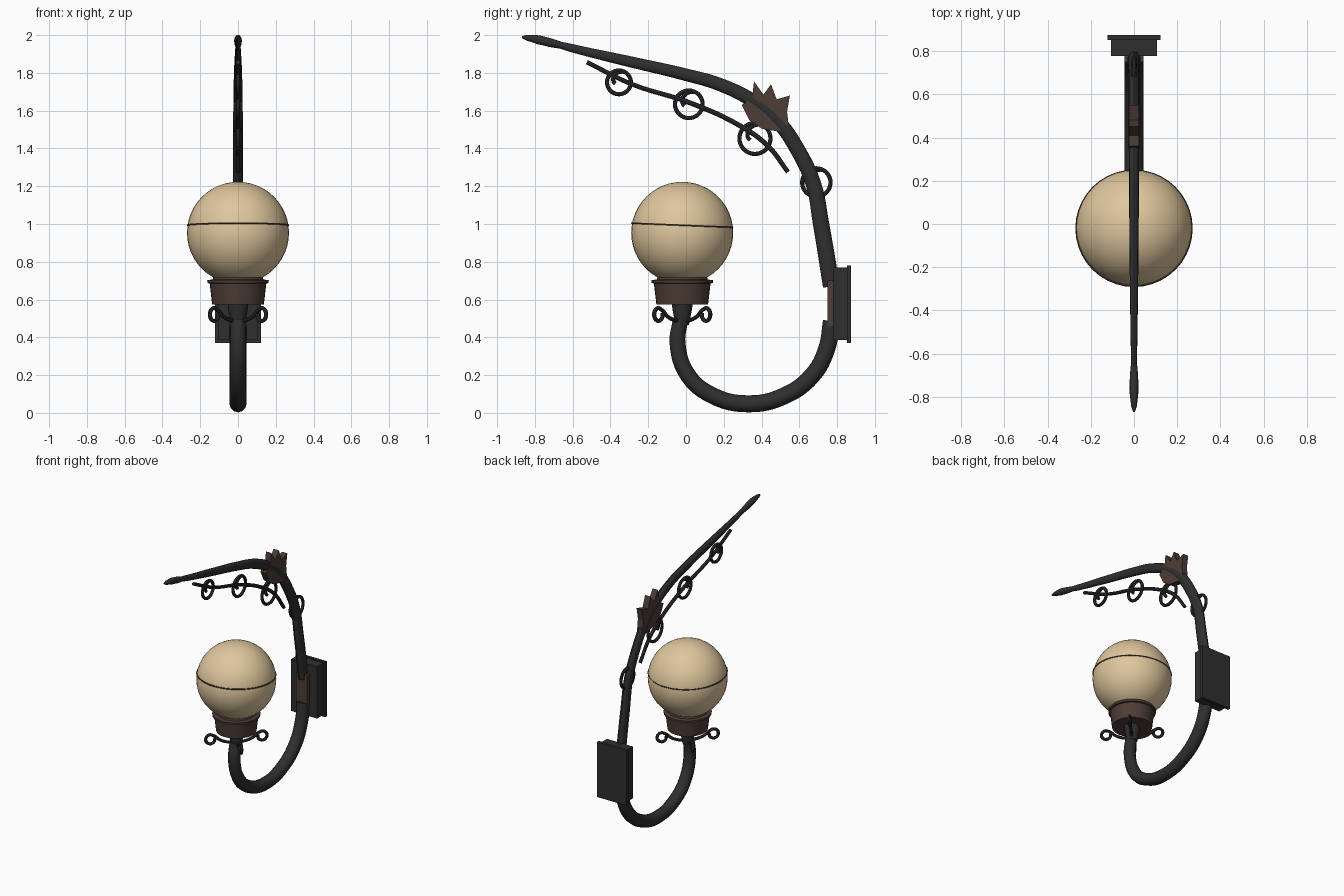
import bpy, bmesh, math
from mathutils import Vector

if "Cube" in bpy.data.objects:
    bpy.data.objects.remove(bpy.data.objects["Cube"])


def material(name, r, g, b):
    m = bpy.data.materials.new(name)
    m.use_nodes = True
    m.diffuse_color = (r, g, b, 1)
    m.node_tree.nodes["Principled BSDF"].inputs["Base Color"].default_value = (r, g, b, 1)
    return m


iron = material("dark iron", 0.028, 0.028, 0.029)
bronze = material("aged bronze", 0.075, 0.045, 0.036)
glass = material("warm glass", 0.74, 0.57, 0.34)


def finish(obj, name, mat, smooth=True):
    obj.name = name
    obj.data.materials.clear()
    obj.data.materials.append(mat)
    bpy.ops.object.select_all(action="DESELECT")
    obj.select_set(True)
    bpy.context.view_layer.objects.active = obj
    if smooth:
        bpy.ops.object.shade_smooth_by_angle(angle=math.radians(40))
    return obj


def tube(name, points, radii, mat, flatten=1.0, sides=2, steps=6):
    """Round bar through 3D points, with a radius at each point."""
    curve = bpy.data.curves.new(name, "CURVE")
    curve.dimensions = "3D"
    curve.bevel_depth = 1.0
    curve.bevel_resolution = sides
    curve.resolution_u = steps
    curve.use_fill_caps = True
    spline = curve.splines.new("BEZIER")
    spline.bezier_points.add(len(points) - 1)
    for bp, co, r in zip(spline.bezier_points, points, radii):
        bp.co = co
        bp.radius = r
        bp.handle_left_type = bp.handle_right_type = "AUTO"
    obj = bpy.data.objects.new(name, curve)
    bpy.context.collection.objects.link(obj)
    bpy.ops.object.select_all(action="DESELECT")
    obj.select_set(True)
    bpy.context.view_layer.objects.active = obj
    bpy.ops.object.convert(target="MESH")
    obj = bpy.context.view_layer.objects.active
    for v in obj.data.vertices:
        v.co.x *= flatten
    return finish(obj, name, mat)


def side_tube(name, profile, mat, **kw):
    """Bar in the side plane; profile rows are y, z, radius."""
    return tube(name, [(0, y, z) for y, z, r in profile], [r for y, z, r in profile], mat, **kw)


def lathe(name, profile, center, mat, segments=32):
    """Turned part; profile rows are radius, z."""
    bm = bmesh.new()
    rings = []
    for r, z in profile:
        rings.append([bm.verts.new((center[0] + r * math.cos(a), center[1] + r * math.sin(a), z))
                      for a in (math.tau * i / segments for i in range(segments))])
    for low, high in zip(rings, rings[1:]):
        for i in range(segments):
            j = (i + 1) % segments
            bm.faces.new((low[i], low[j], high[j], high[i]))
    bm.faces.new(rings[0][::-1])
    bm.faces.new(rings[-1])
    return mesh_object(name, bm, mat)


def mesh_object(name, bm, mat, smooth=True):
    bmesh.ops.recalc_face_normals(bm, faces=bm.faces)
    mesh = bpy.data.meshes.new(name)
    bm.to_mesh(mesh)
    bm.free()
    obj = bpy.data.objects.new(name, mesh)
    bpy.context.collection.objects.link(obj)
    return finish(obj, name, mat, smooth)


def box(name, x, y, z, mat):
    bpy.ops.mesh.primitive_cube_add(size=1, location=(sum(x) / 2, sum(y) / 2, sum(z) / 2))
    obj = bpy.context.object
    for v in obj.data.vertices:
        v.co = Vector((v.co.x * (x[1] - x[0]), v.co.y * (y[1] - y[0]), v.co.z * (z[1] - z[0])))
    return finish(obj, name, mat, False)


# Wall plate and the bronze block between the two arms
box("wall_plate", (-0.122, 0.122), (0.852, 0.873), (0.37, 0.78), iron)
box("wall_box", (-0.107, 0.107), (0.777, 0.853), (0.385, 0.77), iron)
box("arm_joint", (-0.045, 0.045), (0.748, 0.78), (0.46, 0.70), bronze)

# Main arms
side_tube("lower_arm", [(-0.03, 0.49, 0.04), (-0.045, 0.37, 0.042), (0.01, 0.2, 0.043),
                        (0.14, 0.092, 0.044), (0.33, 0.048, 0.045), (0.52, 0.09, 0.045),
                        (0.67, 0.2, 0.045), (0.745, 0.34, 0.045), (0.77, 0.485, 0.045)],
          iron, sides=4)
side_tube("upper_arm", [(0.77, 0.67, 0.045), (0.715, 1.0, 0.043), (0.675, 1.21, 0.041),
                        (0.59, 1.395, 0.04), (0.485, 1.545, 0.039), (0.365, 1.645, 0.037),
                        (0.18, 1.738, 0.035), (0.0, 1.79, 0.033), (-0.3, 1.86, 0.029),
                        (-0.6, 1.93, 0.022), (-0.7, 1.957, 0.016)], iron, flatten=0.66, sides=4)
side_tube("arm_tip", [(-0.868, 1.989, 0.006), (-0.84, 1.986, 0.016), (-0.78, 1.975, 0.024),
                      (-0.71, 1.958, 0.023), (-0.61, 1.933, 0.013)],
          iron, flatten=0.85, sides=4)

# Thin bar with scroll rings below the upper arm
side_tube("scroll_bar", [(-0.525, 1.857, 0.012), (-0.286, 1.74, 0.012), (0.02, 1.642, 0.013),
                         (0.286, 1.52, 0.013), (0.435, 1.412, 0.013), (0.54, 1.275, 0.012)], iron)


def scroll(name, y, z, size):
    rows = []
    for deg in range(-300, 201, 20):
        shrink = max(0, (deg - 60) / 140)
        r = size * (1 - 0.68 * shrink)
        a = math.radians(deg)
        rows.append((y + r * math.cos(a), z + r * math.sin(a), 0.011))
    side_tube(name, rows, iron, steps=2)


for i, (y, z, size) in enumerate([(-0.355, 1.75, 0.063), (0.015, 1.634, 0.073),
                                  (0.365, 1.453, 0.082), (0.69, 1.22, 0.075)]):
    scroll(f"scroll_ring_{i + 1}", y, z, size)

# Jagged bronze leaf at the bend of the upper arm
outline = [(0.295, 1.63), (0.35, 1.665), (0.36, 1.755), (0.41, 1.685), (0.45, 1.74), (0.48, 1.66),
           (0.55, 1.68), (0.535, 1.595), (0.545, 1.51), (0.515, 1.485), (0.40, 1.505), (0.335, 1.55)]
bm = bmesh.new()
leaf = bm.faces.new([bm.verts.new((-0.022, y, z)) for y, z in outline])
side = bmesh.ops.extrude_face_region(bm, geom=[leaf])
for v in side["geom"]:
    if isinstance(v, bmesh.types.BMVert):
        v.co.x = 0.022
mesh_object("leaf_ornament", bm, bronze, False)

# Lamp: neck, cup, globe and seam
lamp = (0, -0.02)
lathe("lamp_neck", [(0.036, 0.465), (0.042, 0.5), (0.052, 0.55), (0.055, 0.58)], lamp, iron, 16)
lathe("lamp_cup", [(0.137, 0.575), (0.15, 0.685), (0.162, 0.688), (0.163, 0.703),
                   (0.135, 0.706), (0.13, 0.72)], lamp, bronze)
bpy.ops.mesh.primitive_uv_sphere_add(segments=40, ring_count=24, radius=0.27,
                                     location=(*lamp, 0.953))
finish(bpy.context.object, "globe", glass)
bpy.ops.mesh.primitive_torus_add(major_segments=40, minor_segments=6, major_radius=0.267,
                                 minor_radius=0.0045, location=(*lamp, 0.994),
                                 rotation=(-0.04, 0, 0))
finish(bpy.context.object, "globe_seam", bronze)

# Four diagonal curls under the cup
for i in range(4):
    turn = math.radians(45 + 90 * i)
    path = [(0.03, 0.487), (0.08, 0.497), (0.12, 0.517), (0.142, 0.538)]
    for deg in range(130, -191, -40):
        a = math.radians(deg)
        path.append((0.178 + 0.032 * math.cos(a), 0.521 + 0.034 * math.sin(a)))
    points = [(lamp[0] + r * math.cos(turn), lamp[1] + r * math.sin(turn), z) for r, z in path]
    tube(f"cup_curl_{i + 1}", points, [0.011] * len(points), iron, steps=3)
